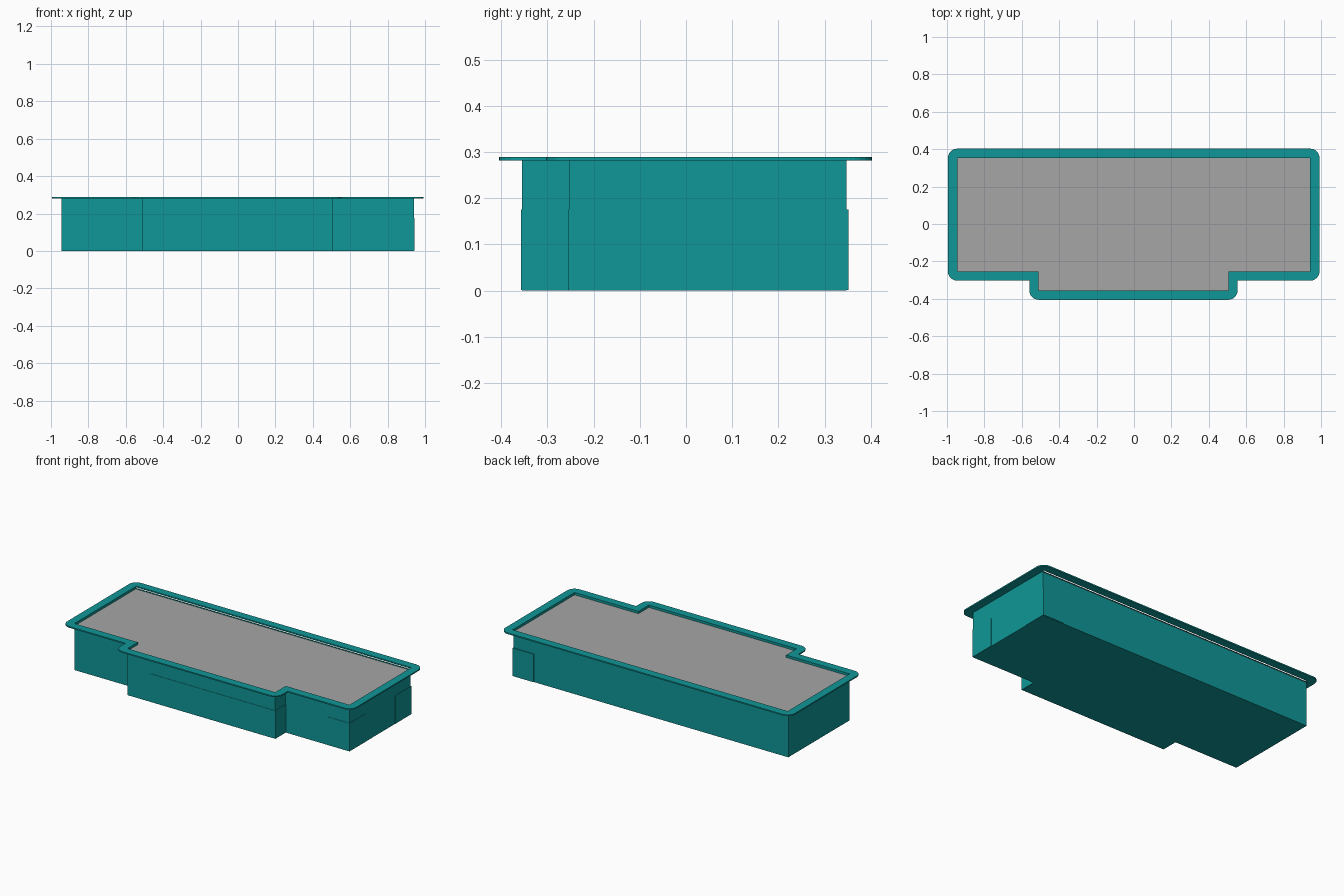
import bpy, bmesh, math

if "Cube" in bpy.data.objects:
    bpy.data.objects.remove(bpy.data.objects["Cube"])

def material(name, rgb):
    m = bpy.data.materials.new(name)
    m.diffuse_color = (*rgb, 1)
    m.use_nodes = True
    m.node_tree.nodes["Principled BSDF"].inputs["Base Color"].default_value = m.diffuse_color
    return m

TEAL = material("teal", (0.005, 0.31, 0.31))
GREY = material("grey", (0.38, 0.38, 0.38))

def make_object(name, bm, mat):
    bmesh.ops.recalc_face_normals(bm, faces=bm.faces)
    me = bpy.data.meshes.new(name)
    bm.to_mesh(me)
    bm.free()
    me.materials.append(mat)
    ob = bpy.data.objects.new(name, me)
    bpy.context.collection.objects.link(ob)
    return ob

def outline(back):
    """Stepped plan of the tub, counter-clockwise."""
    return [(-0.945, -0.253), (-0.51, -0.253), (-0.51, -0.355), (0.504, -0.355),
            (0.504, -0.253), (0.942, -0.253), (0.942, back), (-0.945, back)]

def grown(pts, d, steps=6):
    """Offset a plan outwards: round outer corners, sharp inner corners.
    Returns one list of points for each original corner."""
    groups = []
    for i, (x, y) in enumerate(pts):
        ax, ay = pts[i - 1]
        bx, by = pts[(i + 1) % len(pts)]
        a1 = math.atan2(y - ay, x - ax) - math.pi / 2
        a2 = math.atan2(by - y, bx - x) - math.pi / 2
        turn = (a2 - a1 + math.pi) % (2 * math.pi) - math.pi
        if turn > 0:
            groups.append([(x + d * math.cos(a1 + turn * k / steps),
                            y + d * math.sin(a1 + turn * k / steps)) for k in range(steps + 1)])
        else:
            groups.append([(x + d * (math.cos(a1) + math.cos(a2)),
                            y + d * (math.sin(a1) + math.sin(a2)))])
    return groups

# tub: closed floor and walls, open at the top
bm = bmesh.new()
low = [bm.verts.new((x, y, 0)) for x, y in outline(0.347)]
high = [bm.verts.new((x, y, 0.281)) for x, y in outline(0.347)]
bm.faces.new(low[::-1])
for i in range(8):
    j = (i + 1) % 8
    bm.faces.new((low[i], low[j], high[j], high[i]))
make_object("tub", bm, TEAL)

# rim: flat flange around the opening
bm = bmesh.new()
inner_pts = outline(0.353)
groups = grown(inner_pts, 0.05)
Z0, Z1 = 0.281, 0.289
for z in (Z0, Z1):
    inner = [bm.verts.new((x, y, z)) for x, y in inner_pts]
    outer = [[bm.verts.new((x, y, z)) for x, y in g] for g in groups]
    for i in range(8):
        j = (i + 1) % 8
        if len(outer[i]) > 1:
            bm.faces.new([inner[i]] + outer[i])
        bm.faces.new((inner[i], outer[i][-1], outer[j][0], inner[j]))
bmesh.ops.recalc_face_normals(bm, faces=bm.faces)
border = [e for e in bm.edges if e.is_boundary]
lower = [e for e in border if e.verts[0].co.z < (Z0 + Z1) / 2]
upper = [e for e in border if e not in lower]
key = lambda v: (round(v.co.x, 5), round(v.co.y, 5))
top_vert = {key(v): v for e in upper for v in e.verts}
for e in lower:
    a, b = e.verts
    bm.faces.new((a, b, top_vert[key(b)], top_vert[key(a)]))
make_object("rim", bm, TEAL)

# grey surface set just below the rim
bm = bmesh.new()
bm.faces.new([bm.verts.new((x, y, 0.274)) for x, y in outline(0.353)])
make_object("surface", bm, GREY)

# low blocks just proud of the walls: two end corners and the front step
def block(name, x0, x1, y0, y1, z1):
    bm = bmesh.new()
    bmesh.ops.create_cube(bm, size=1)
    for v in bm.verts:
        v.co = (x1 if v.co.x > 0 else x0, y1 if v.co.y > 0 else y0, z1 if v.co.z > 0 else 0.001)
    make_object(name, bm, TEAL)

block("back_corner_block", 0.80, 0.944, 0.195, 0.352, 0.175)
block("front_corner_block", 0.80, 0.944, -0.255, -0.095, 0.175)
block("front_step_block", -0.36, 0.506, -0.357, -0.20, 0.175)
